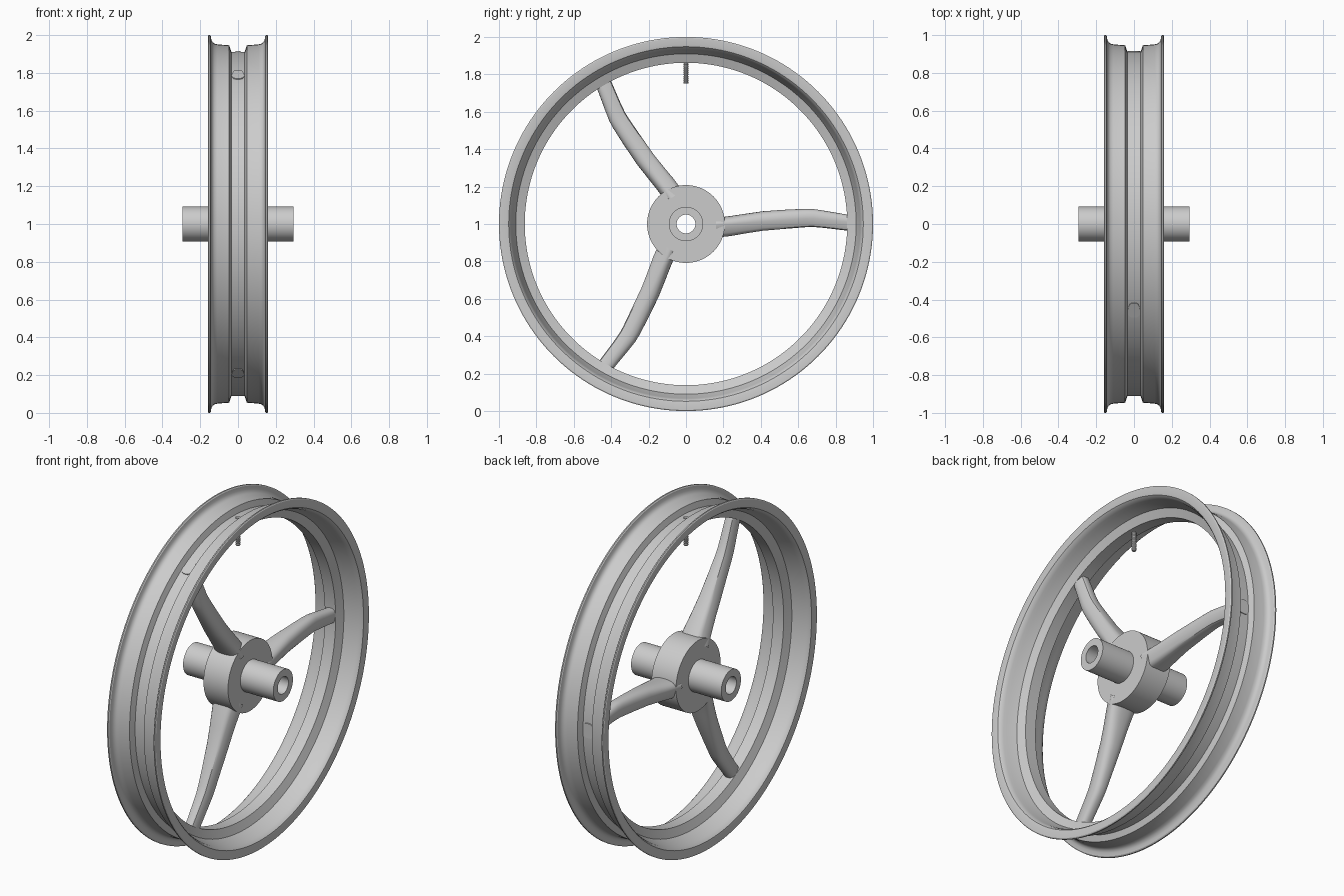
import bpy, bmesh, math
from mathutils import Matrix, Vector

if "Cube" in bpy.data.objects:
    bpy.data.objects.remove(bpy.data.objects["Cube"])

CENTRE = Vector((0, 0, 1))


def finish(bm, name, angle=28):
    bmesh.ops.recalc_face_normals(bm, faces=bm.faces)
    me = bpy.data.meshes.new(name)
    bm.to_mesh(me)
    bm.free()
    ob = bpy.data.objects.new(name, me)
    bpy.context.collection.objects.link(ob)
    bpy.ops.object.select_all(action='DESELECT')
    ob.select_set(True)
    bpy.context.view_layer.objects.active = ob
    bpy.ops.object.shade_smooth_by_angle(angle=math.radians(angle))
    return ob


def skin(bm, rings, wrap):
    """Join rings of points with quads; wrap closes last ring to first, else caps."""
    vs = [[bm.verts.new(p) for p in ring] for ring in rings]
    n, m = len(vs), len(vs[0])
    for i in range(n if wrap else n - 1):
        a, b = vs[i], vs[(i + 1) % n]
        for j in range(m):
            k = (j + 1) % m
            bm.faces.new((a[j], a[k], b[k], b[j]))
    if not wrap:
        bm.faces.new(vs[0])
        bm.faces.new(vs[-1])


def lathe(name, profile, steps):
    """Spin an (x, radius) loop about the wheel axis."""
    bm = bmesh.new()
    rings = [[CENTRE + Vector((x, r * math.cos(t), r * math.sin(t)))
              for t in (2 * math.pi * i / steps for i in range(steps))]
             for x, r in profile]
    skin(bm, rings, True)
    return finish(bm, name)


# Rim: half profile outside, then inside, mirrored across x
outer = [(0.035, 0.911), (0.047, 0.946), (0.11, 0.951), (0.125, 0.955),
         (0.135, 0.963), (0.141, 0.975), (0.144, 0.994), (0.149, 1.0), (0.156, 1.0)]
inner = [(0.16, 0.994), (0.16, 0.962), (0.157, 0.948), (0.148, 0.94), (0.13, 0.933),
         (0.11, 0.929), (0.055, 0.91), (0.035, 0.862)]
half = outer + inner
lathe("rim", half + [(-x, r) for x, r in reversed(half)], 160)

# Hub: drum with a bored axle tube
hub = [(0.295, 0.05), (0.295, 0.092), (0.08, 0.092), (0.08, 0.208)]
lathe("hub", hub + [(-x, r) for x, r in reversed(hub)], 96)

# Spokes: bent, tapering loft with a crease on each side
# stations: radius, top, crease, bottom, half width
stations = [(0.16, 0.033, -0.008, -0.073, 0.088), (0.24, 0.043, -0.002, -0.064, 0.077),
            (0.32, 0.055, 0.005, -0.05, 0.067), (0.41, 0.068, 0.013, -0.036, 0.058),
            (0.54, 0.077, 0.022, -0.025, 0.048), (0.64, 0.081, 0.029, -0.017, 0.042),
            (0.68, 0.08, 0.03, -0.016, 0.04), (0.74, 0.071, 0.024, -0.021, 0.038),
            (0.84, 0.054, 0.014, -0.033, 0.035), (0.915, 0.044, 0.006, -0.042, 0.034)]


def section(r, top, crease, bottom, w):
    pts = []
    for i in range(17):
        a = math.pi * i / 16
        c, s = math.cos(a), math.sin(a)
        pts.append((w * math.copysign(abs(c) ** 0.8, c), crease + (top - crease) * s ** 0.8))
    depth = bottom - crease
    low = [(-0.78, 0.7), (-0.66, 0.9), (-0.45, 1.0), (0.45, 1.0), (0.66, 0.9), (0.78, 0.7)]
    pts += [(w * x, crease + depth * d) for x, d in low]
    return [Vector((x, r, z)) for x, z in pts]


for i in range(3):
    bm = bmesh.new()
    skin(bm, [section(*s) for s in stations], False)
    bmesh.ops.transform(bm, verts=bm.verts, matrix=Matrix.Translation(CENTRE)
                        @ Matrix.Rotation(i * 2 * math.pi / 3, 4, 'X'))
    finish(bm, f"spoke_{i + 1}", 33)

# Valve stem with fine thread ridges, passing through the rim
bm = bmesh.new()
levels = [(1.75 + 0.0055 * i, 0.0135 if i % 2 else 0.0115) for i in range(21)]
levels += [(1.8655, 0.0135), (1.917, 0.0135)]
skin(bm, [[Vector((r * math.cos(t), r * math.sin(t), z))
           for t in (2 * math.pi * k / 24 for k in range(24))] for z, r in levels], False)
finish(bm, "valve_stem")
